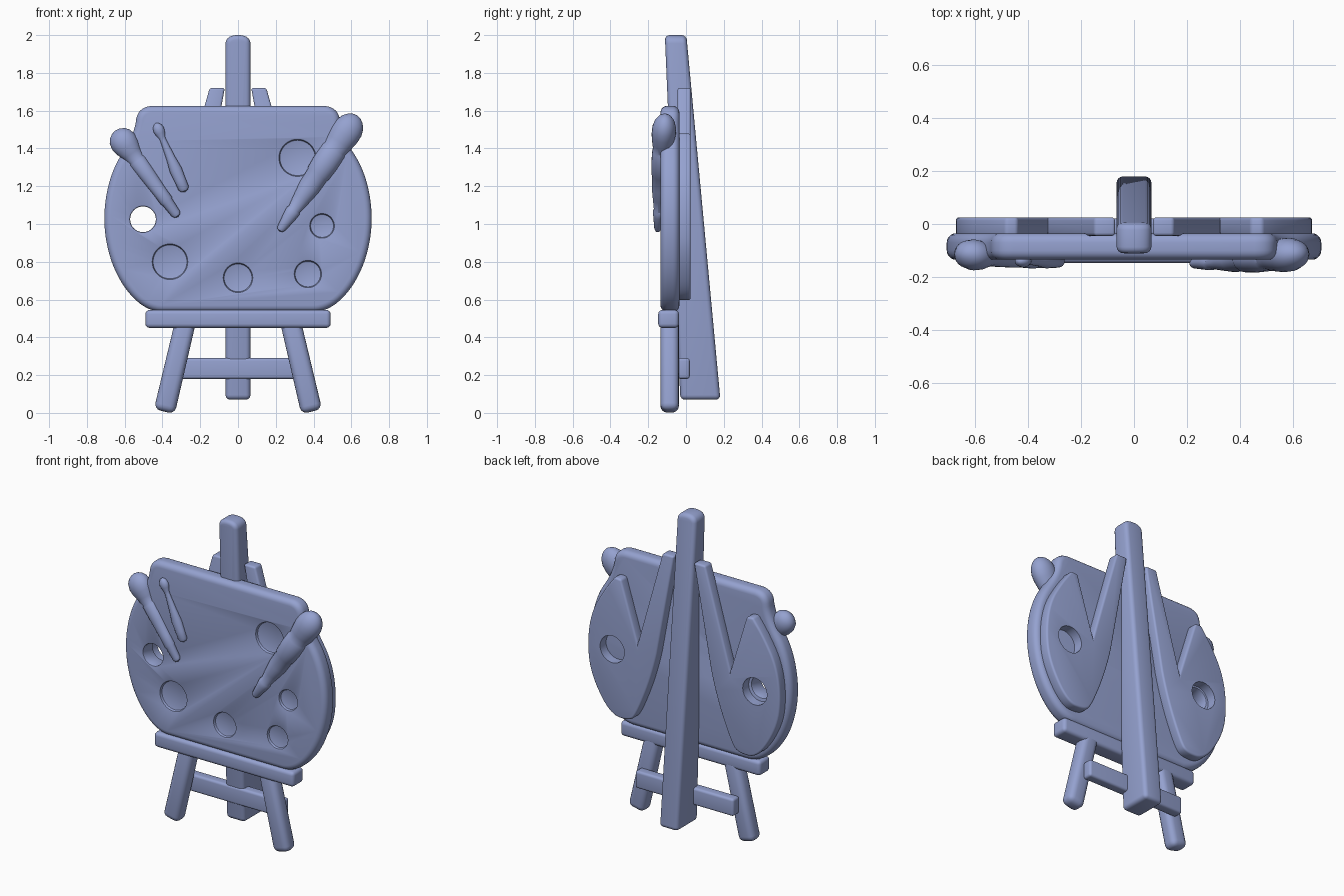
import bpy, bmesh, math
from mathutils import Vector

cube = bpy.data.objects.get("Cube")
if cube:
    bpy.data.objects.remove(cube, do_unlink=True)

COLOR = (0.30, 0.36, 0.63, 1.0)
mat = bpy.data.materials.new("soft blue")
mat.use_nodes = True
mat.diffuse_color = COLOR
bsdf = next(n for n in mat.node_tree.nodes if n.type == 'BSDF_PRINCIPLED')
bsdf.inputs["Base Color"].default_value = COLOR
bsdf.inputs["Roughness"].default_value = 0.6


def add_object(name, bm):
    bmesh.ops.recalc_face_normals(bm, faces=bm.faces)
    mesh = bpy.data.meshes.new(name)
    bm.to_mesh(mesh)
    bm.free()
    mesh.materials.append(mat)
    obj = bpy.data.objects.new(name, mesh)
    bpy.context.scene.collection.objects.link(obj)
    return obj


def soft(points, rounds=3):
    """Corner-cut a closed outline; a point given twice stays sharp."""
    pts = [Vector(p) for p in points]
    for _ in range(rounds):
        cut = []
        for a, b in zip(pts, pts[1:] + pts[:1]):
            cut += [a.lerp(b, 0.25), a.lerp(b, 0.75)]
        pts = cut
    pts = [p for i, p in enumerate(pts) if (p - pts[i - 1]).length > 1e-5]
    keep = []
    for i, p in enumerate(pts):
        a, b = p - pts[i - 1], pts[(i + 1) % len(pts)] - p
        if a.angle(b) > 0.01:
            keep.append(p)
    return keep


def circle(x, z, r, n=40):
    return [(x + r * math.cos(math.tau * i / n), z + r * math.sin(math.tau * i / n))
            for i in range(n)]


def flip(points):
    return [(-x, z) for x, z in points]


def slab(name, outlines, y0, y1):
    """Solid plate from front outlines, running from y0 to y1."""
    bm = bmesh.new()
    for outline in outlines:
        face = bm.faces.new([bm.verts.new((p[0], y0, p[1])) for p in outline])
        ext = bmesh.ops.extrude_face_region(bm, geom=[face])
        for v in ext["geom"]:
            if isinstance(v, bmesh.types.BMVert):
                v.co.y = y1
    return add_object(name, bm)


def bevel(obj, width, segments=4):
    mod = obj.modifiers.new("Round edges", 'BEVEL')
    mod.width = width
    mod.segments = segments
    mod.limit_method = 'ANGLE'
    mod.angle_limit = math.radians(35)
    mod.use_clamp_overlap = False


def cut(obj, cutter):
    mod = obj.modifiers.new("Cut", 'BOOLEAN')
    mod.operation = 'DIFFERENCE'
    mod.solver = 'EXACT'
    mod.object = cutter
    cutter.hide_render = True


def finish(obj, cutters=()):
    """Apply the modifiers, drop the cutters and shade."""
    graph = bpy.context.evaluated_depsgraph_get()
    graph.update()
    mesh = bpy.data.meshes.new_from_object(obj.evaluated_get(graph))
    obj.modifiers.clear()
    obj.data = mesh
    for c in cutters:
        bpy.data.objects.remove(c, do_unlink=True)
    bpy.ops.object.select_all(action='DESELECT')
    obj.select_set(True)
    bpy.context.view_layer.objects.active = obj
    bpy.ops.object.shade_smooth_by_angle(angle=math.radians(35))


def box(name, x0, x1, y0, y1, z0, z1, width):
    obj = slab(name, [[(x0, z0), (x1, z0), (x1, z1), (x0, z1)]], y0, y1)
    bevel(obj, width)
    finish(obj)


def brush(name, start, end, profile, n=24, flat=0.8):
    """Flattened lathe of (distance, radius) along start to end."""
    a, b = Vector(start), Vector(end)
    axis = (b - a).normalized()
    depth = Vector((0, 1, 0))
    side = axis.cross(depth).normalized()
    bm = bmesh.new()
    rings = []
    for t, r in profile:
        ring = []
        for i in range(n):
            ang = math.tau * i / n
            ring.append(bm.verts.new(a + axis * t + side * r * math.cos(ang)
                                     + depth * r * flat * math.sin(ang)))
        rings.append(ring)
    for lo, hi in zip(rings, rings[1:]):
        for i in range(n):
            j = (i + 1) % n
            bm.faces.new((lo[i], lo[j], hi[j], hi[i]))
    bmesh.ops.remove_doubles(bm, verts=bm.verts, dist=1e-5)
    finish(add_object(name, bm))


# Palette board with paint wells and a thumb hole
half = [(.36, 1.625), (.53, 1.625), (.55, 1.47), (.68, 1.27),
        (.72, .99), (.65, .72), (.49, .535), (.3, .535)]
board = slab("palette_board", [soft(half + flip(half)[::-1])], -.135, -.035)
bevel(board, .035, 5)
wells = slab("well_cutter", [circle(*c) for c in (
    (-.36, .8, .092), (0, .715, .076), (.37, .735, .07),
    (.445, .99, .063), (.315, 1.35, .096))], -.2, -.117)
thumb = slab("thumb_cutter", [circle(-.503, 1.025, .068)], -.2, 0)
cut(board, wells)
cut(board, thumb)
bevel(board, .008, 2)
finish(board, (wells, thumb))

# Forked back plates, each with a round hole
wing = [(.07, 1.72)] * 2 + [(.15, 1.72)] * 2 + [(.325, 1.1)] * 2 \
    + [(.44, 1.475)] * 2 + [(.485, 1.48)] * 2 \
    + [(.56, 1.38), (.65, 1.22), (.68, 1.02), (.655, .82),
       (.52, .6), (.38, .595), (.33, .65), (.22, .93), (.15, 1.25)]
for name, shape, x in (("left", wing, .5), ("right", flip(wing), -.5)):
    plate = slab(name + "_back_plate", [soft(shape)], -.045, .025)
    hole = slab("plate_cutter", [circle(x, 1.02, .085)], -.2, .2)
    bevel(plate, .012, 3)
    cut(plate, hole)
    finish(plate, (hole,))

# Centre post, thin at the top and deep at the foot
post_half = [(.066, .07), (.066, .07), (.066, 1.9), (.066, 1.9), (.066, 2.0)]
post = slab("centre_post", [soft(post_half + flip(post_half)[::-1])], 0, 1)
for v in post.data.vertices:
    h = (2 - v.co.z) / 1.93
    v.co.y = (-.112 + .082 * h) if v.co.y < .5 else (.002 + .18 * h)
bevel(post, .025)
finish(post)

# Front legs
leg = [(.218, .5), (.33, .5), (.445, .02), (.335, -.006)]
for name, shape in (("left", leg), ("right", flip(leg))):
    obj = slab(name + "_leg", [shape], -.135, -.038)
    bevel(obj, .035)
    finish(obj)

# Tray and cross rung
box("tray", -.49, .49, -.147, -.038, .45, .545, .022)
box("cross_rung", -.345, .345, -.045, .02, .18, .29, .015)

# Brushes resting on the board
brush("large_brush", (.632, -.112, 1.575), (.219, -.15, .961), [
    (0, 0), (.006, .025), (.02, .047), (.045, .067), (.08, .079), (.12, .08),
    (.17, .073), (.215, .064), (.225, .069), (.3, .07), (.37, .065), (.38, .06),
    (.46, .057), (.53, .046), (.6, .034), (.61, .039), (.64, .036),
    (.72, .024), (.735, .016), (.74, 0)])
brush("medium_brush", (-.65, -.112, 1.495), (-.315, -.147, 1.035), [
    (0, 0), (.005, .024), (.018, .047), (.04, .065), (.075, .073), (.11, .068),
    (.15, .054), (.19, .042), (.2, .046), (.3, .042), (.4, .036), (.46, .036),
    (.47, .031), (.545, .026), (.56, .018), (.567, 0)])
brush("thin_brush", (-.435, -.14, 1.535), (-.28, -.142, 1.17), [
    (0, 0), (.006, .014), (.02, .025), (.04, .03), (.06, .026), (.085, .017),
    (.1, .016), (.2, .024), (.27, .033), (.33, .03), (.375, .029),
    (.39, .02), (.397, 0)])
